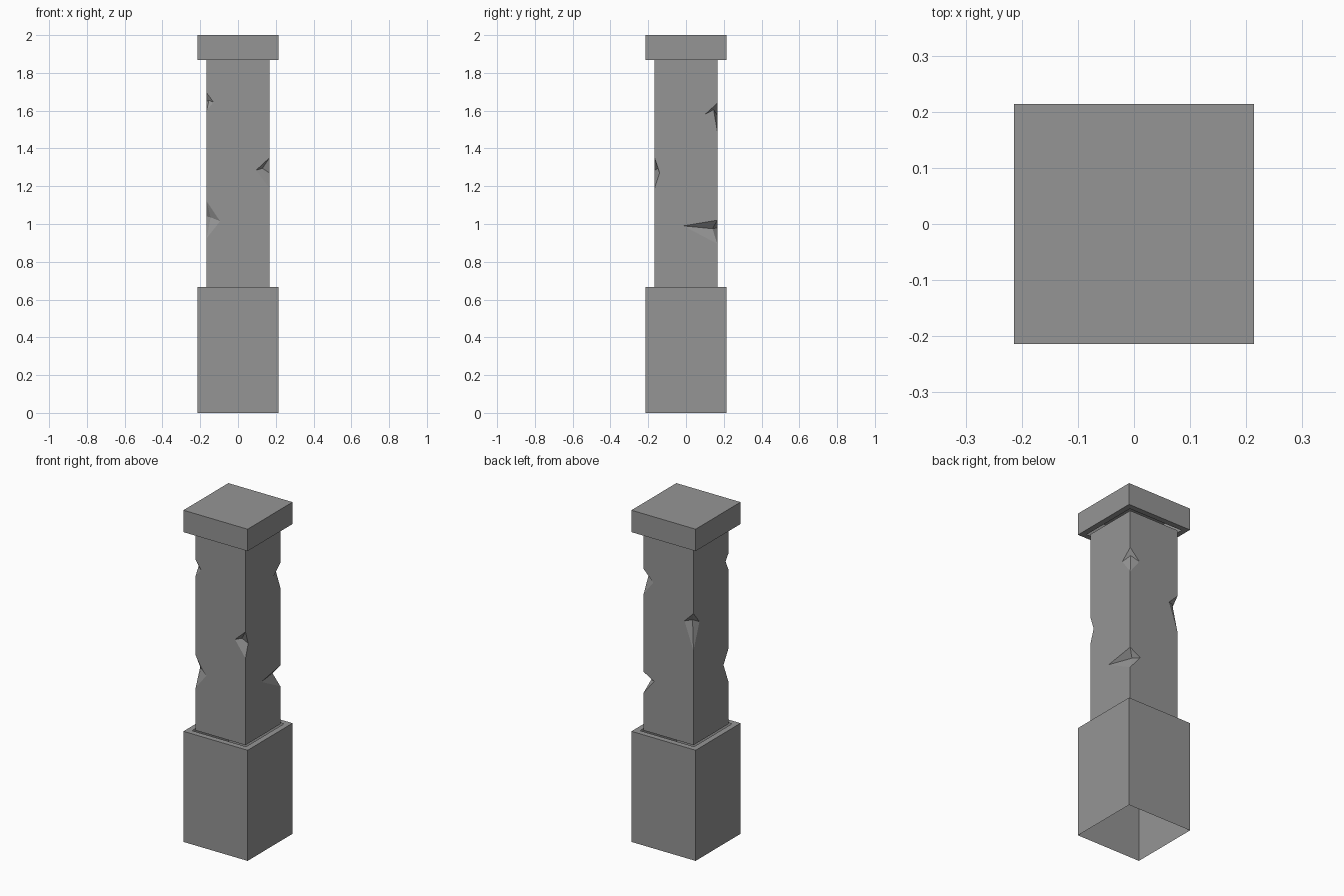
import bpy, bmesh
from mathutils import Vector

cube = bpy.data.objects.get("Cube")
if cube:
    bpy.data.objects.remove(cube, do_unlink=True)

BASE, SHAFT = 0.214, 0.166          # half widths
LEDGE, CAP, TOP = 0.667, 1.868, 2.0  # heights

stone = bpy.data.materials.new("grey_stone")
stone.use_nodes = True
stone.diffuse_color = (0.3, 0.3, 0.3, 1)
stone.node_tree.nodes["Principled BSDF"].inputs["Base Color"].default_value = (0.3, 0.3, 0.3, 1)


def finish(bm, name):
    mesh = bpy.data.meshes.new(name)
    bm.to_mesh(mesh)
    bm.free()
    mesh.materials.append(stone)
    obj = bpy.data.objects.new(name, mesh)
    bpy.context.collection.objects.link(obj)


def block(name, z0, z1, joint, open_bottom=False):
    """Square block with a shaft-sized opening on its joint side (+1 top, -1 bottom)."""
    bm = bmesh.new()
    bmesh.ops.create_cube(bm, size=1)
    for v in bm.verts:
        v.co = (v.co.x * 2 * BASE, v.co.y * 2 * BASE, z0 if v.co.z < 0 else z1)
    bm.normal_update()
    face = next(f for f in bm.faces if f.normal.z * joint > 0.5)
    bmesh.ops.inset_region(bm, faces=[face], thickness=BASE - SHAFT)
    gone = [face]
    if open_bottom:
        gone += [f for f in bm.faces if f.normal.z < -0.5]
    bmesh.ops.delete(bm, geom=gone, context='FACES')
    finish(bm, name)


block("base", 0, LEDGE, 1, open_bottom=True)
block("cap", CAP, TOP, -1)

# Corners anticlockwise, each with its chips from low to high.
# Chip: edge bottom, edge top, (inset, z) on the x-facing side,
# (inset, z) on the y-facing side, (x inset, y inset, z) of the deepest point
corners = [
    ((-1, -1), [(0.925, 1.12, (0.046, 1.04), (0.071, 1.015), (0.021, 0.021, 1.035)),
                (1.60, 1.695, (0.03, 1.65), (0.036, 1.645), (0.012, 0.012, 1.655))]),
    ((1, -1), [(1.19, 1.35, (0.026, 1.27), (0.07, 1.285), (0.036, 0.018, 1.295))]),
    ((1, 1), [(0.895, 1.02, (0.18, 0.99), (0.07, 0.98), (0.034, 0.026, 0.975)),
              (1.49, 1.64, (0.066, 1.58), (0.064, 1.575), (0.02, 0.02, 1.605))]),
    ((-1, 1), [(1.235, 1.46, (0.057, 1.39), (0.06, 1.40), (0.02, 0.02, 1.41))]),
]

# Shaft: trace each corner as seen from both of its sides, adding chip facets
bm = bmesh.new()
edges = []
for (sx, sy), chips in corners:
    def point(ix, iy, z):
        return bm.verts.new(Vector((sx * (SHAFT - ix), sy * (SHAFT - iy), z)))
    foot, head = point(0, 0, LEDGE), point(0, 0, CAP)
    x_side, y_side = [foot], [foot]
    for low, high, (ax, az), (cx, cz), deep in chips:
        b, t = point(0, 0, low), point(0, 0, high)
        a, c, d = point(0, ax, az), point(cx, 0, cz), point(*deep)
        x_side += [b, a, t]
        y_side += [b, c, t]
        for tri in ((t, a, d), (a, b, d), (b, c, d), (c, t, d)):
            bm.faces.new(tri if sx * sy > 0 else tri[::-1])
    edges.append((x_side + [head], y_side + [head]))

# Sides run front, right, back, left; they alternate y-facing and x-facing
for i in range(4):
    kind = 1 - i % 2
    left, right = edges[i][kind], edges[(i + 1) % 4][kind]
    bm.faces.new(right + left[::-1])
bm.normal_update()
for f in bm.faces:
    # Chip facets open away from the axis
    if f.normal.dot(f.calc_center_median() * Vector((1, 1, 0))) < 0:
        f.normal_flip()
# Triangulate the notched sides so they stay exactly flat
bmesh.ops.triangulate(bm, faces=[f for f in bm.faces if len(f.verts) > 4])
bmesh.ops.dissolve_limit(bm, angle_limit=0.001, verts=bm.verts, edges=bm.edges)
finish(bm, "shaft")
